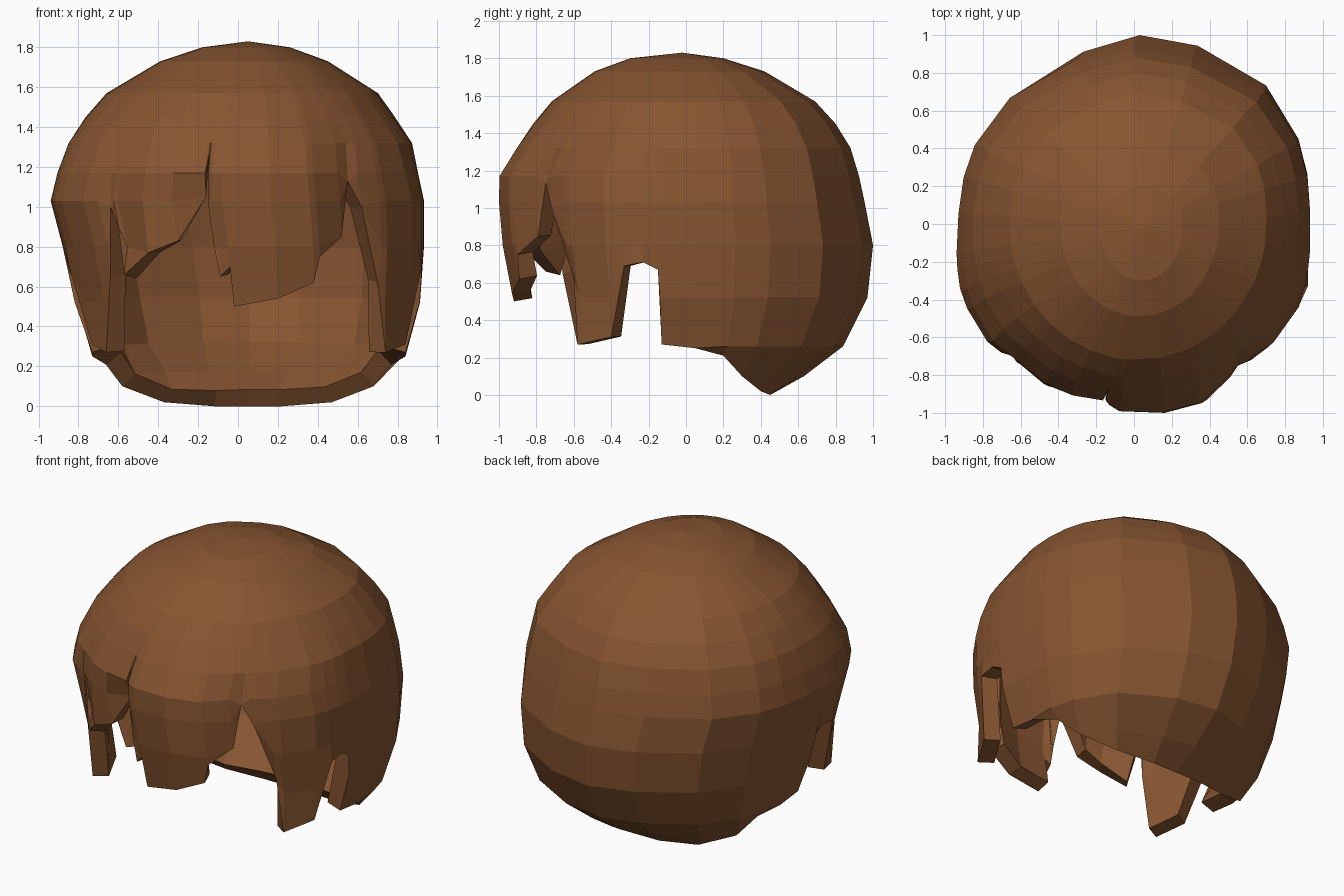
import bpy, math

if "Cube" in bpy.data.objects:
    bpy.data.objects.remove(bpy.data.objects["Cube"])

# Head profile rows: height, half width, front depth, back depth, sideways centre
ROWS = [(1.80, .22, .30, .20, .04), (1.73, .42, .49, .42, .03), (1.57, .68, .72, .69, .02),
        (1.45, .775, .82, .80, .01), (1.32, .86, .91, .88, .01), (1.17, .90, 1.0, .925, .0),
        (1.03, .93, 1.0, .955, .0), (0.80, .90, .98, 1.0, .03), (0.52, .86, .92, .97, .05),
        (0.26, .79, .86, .84, .055), (0.10, .64, .75, .63, .05), (0.0, .47, .60, .45, .05)]

# Bulges and hollows of the locks: angle from the front in degrees, radius factor
BULGE = [(-180, 1.0), (-160, .97), (-145, .97), (-128, 1.01), (-90, 1.0), (-70, 1.05),
         (-55, 1.05), (-38, .97), (-28, 1.0), (-17, .95), (-10, .94), (-7, .99), (0, 1.0),
         (20, 1.03), (27, 1.01), (38, .96), (48, 1.0), (62, 1.04), (90, 1.0),
         (125, 1.05), (142, 1.04), (162, 1.0), (180, 1.0)]

# Hem of one side, from sideburn past the ear to the nape
SIDE = [(.84, -.40, .31), (.92, -.33, .69), (.92, -.23, .71), (.92, -.15, .67),
        (.84, -.13, .27), (.84, .05, .25), (.77, .20, .21), (.68, .30, .10),
        (.47, .40, .02), (.22, .45, .0)]

# Fringe locks and sideburn fronts, left to right
FRINGE = [(-.66, -.58, .27), (-.64, -.66, .65), (-.64, -.70, 1.0), (-.60, -.73, .90),
          (-.57, -.75, .66), (-.45, -.86, .77), (-.30, -.89, .83), (-.16, -.88, 1.05),
          (-.145, -.90, 1.27), (-.12, -.93, .80), (-.09, -.93, .65), (-.04, -.95, .70),
          (-.02, -.92, .50), (.20, -.93, .54), (.38, -.89, .62), (.41, -.90, .75),
          (.52, -.79, .85), (.55, -.75, 1.13), (.62, -.72, 1.0), (.70, -.60, .62),
          (.74, -.58, .27)]


def lookup(table, x):
    """Linear interpolation in a table sorted by rising first column."""
    for lo, hi in zip(table, table[1:]):
        if x <= hi[0]:
            t = max(0, (x - lo[0]) / (hi[0] - lo[0]))
            return [p + (q - p) * t for p, q in zip(lo[1:], hi[1:])]
    return table[-1][1:]


def section(z):
    return lookup(ROWS[::-1], z)


def angle(p):
    a, f, b, cx = section(p[2])
    return math.atan2((p[0] - cx) / a, -p[1] / (f if p[1] < 0 else b))


def surface(th, z):
    a, f, b, cx = section(z)
    c = math.cos(th)
    k = lookup(BULGE, math.degrees(th))[0]
    # front locks blend into a smooth crown
    if c > 0:
        k = 1 + (k - 1) * min(1, max(0, (1.5 - z) / 0.4))
    return (k * a * math.sin(th) + cx, -k * c * (f if c > 0 else b), z)


# Hair shell: one column of vertices above every hem point
mirrored = [(2 * section(z)[3] - x, y, z) for x, y, z in SIDE]
hem = sorted(FRINGE + SIDE + mirrored + [(.05, .45, 0)], key=angle)
verts, faces, cols = [(0.05, -.02, 1.83)], [], []
for p in hem:
    ids = [0]
    for row in ROWS:
        if row[0] > p[2] + 0.04:
            ids.append(len(verts))
            verts.append(surface(angle(p), row[0]))
    ids.append(len(verts))
    verts.append(p)
    ids += [ids[-1]] * (len(ROWS) + 2 - len(ids))
    cols.append(ids)
for i, left in enumerate(cols):
    right = cols[(i + 1) % len(cols)]
    for k in range(len(ROWS) + 1):
        quad = list(dict.fromkeys((left[k], left[k + 1], right[k + 1], right[k])))
        if len(quad) > 2:
            faces.append(quad)

mesh = bpy.data.meshes.new("hair_shell")
mesh.from_pydata(verts, [], faces)
mesh.update()
hair = bpy.data.objects.new("hair_shell", mesh)
bpy.context.collection.objects.link(hair)

# Brown hair colour
brown = bpy.data.materials.new("brown_hair")
brown.diffuse_color = (0.24, 0.09, 0.03, 1)
brown.use_nodes = True
brown.node_tree.nodes["Principled BSDF"].inputs["Base Color"].default_value = brown.diffuse_color
mesh.materials.append(brown)

# Thickness grows towards the head
solid = hair.modifiers.new("thickness", 'SOLIDIFY')
solid.thickness = 0.1
solid.offset = -1
